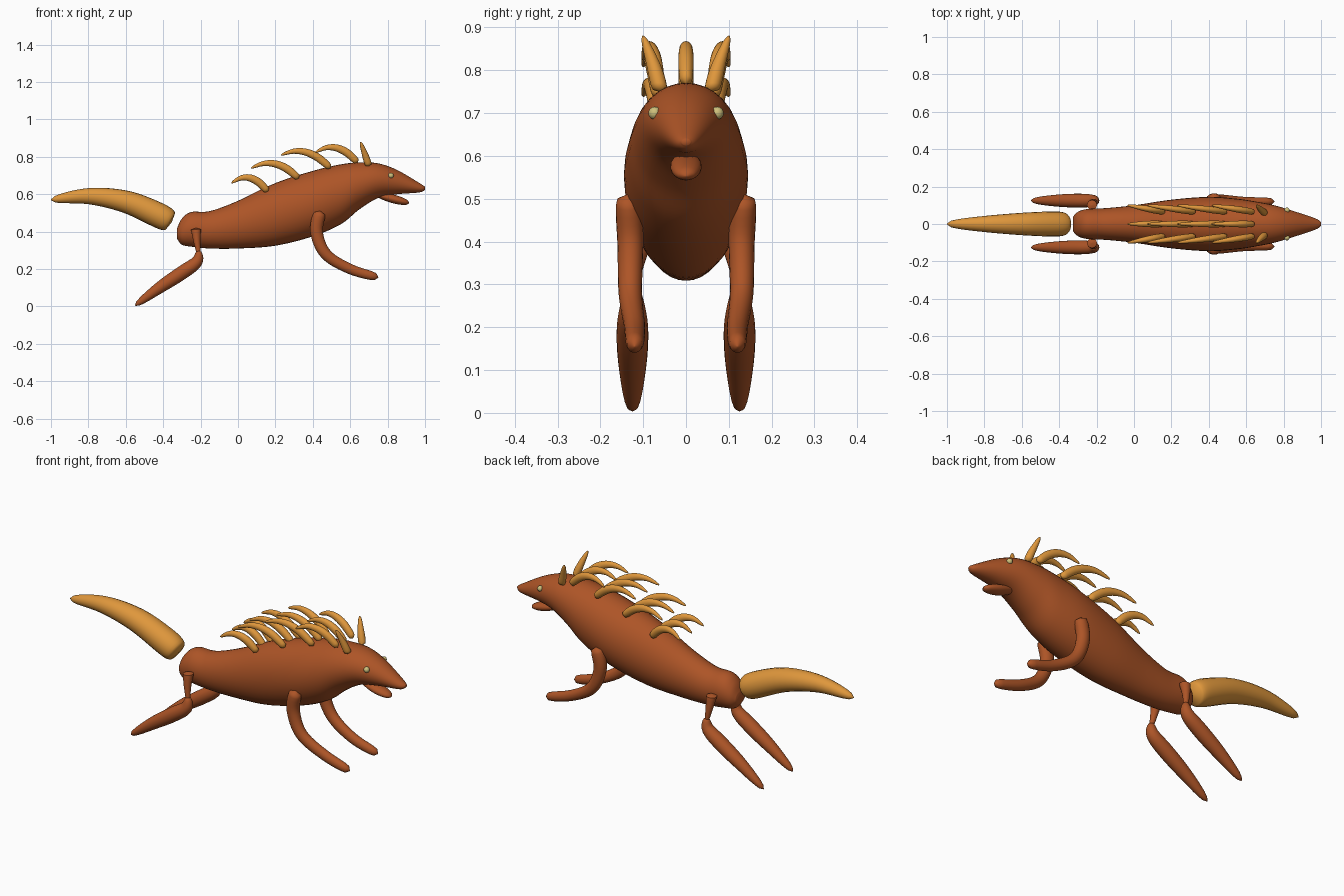
import bpy, bmesh
from math import sin, cos, pi, sqrt
from mathutils import Vector

default_cube = bpy.data.objects.get("Cube")
if default_cube:
    bpy.data.objects.remove(default_cube)


def material(name, red, green, blue):
    colour = (red, green, blue, 1)
    mat = bpy.data.materials.new(name)
    mat.use_nodes = True
    mat.diffuse_color = colour
    mat.node_tree.nodes["Principled BSDF"].inputs["Base Color"].default_value = colour
    return mat


chestnut = material("chestnut", .42, .09, .02)
gold = material("golden hair", .74, .31, .045)
pale = material("pale eye", .62, .53, .2)


# Taper rules: thickness along a part, from start (t = 0) to end (t = 1)
def sausage(t):
    return sqrt(1 - abs(2 * t - 1) ** 12) * (1 - .35 * t)


def spindle(t):
    return sqrt(max(0, sin(pi * t)))


def horn(t):
    return spindle(sqrt(t))


def thigh_taper(t):
    return sausage(t) * (1 - .5 * t)


def smooth_path(points, steps=6):
    """Pass a smooth curve through a few vectors."""
    padded = [points[0], *points, points[-1]]
    result = []
    for a, b, c, d in zip(padded, padded[1:], padded[2:], padded[3:]):
        for step in range(steps):
            t = step / steps
            bend = 2 * a - 5 * b + 4 * c - d
            twist = 3 * (b - c) + d - a
            result.append(b + (c - a + (bend + twist * t) * t) * (t / 2))
    return result + [points[-1]]


def finish(name, bm, mat, mirror):
    bmesh.ops.recalc_face_normals(bm, faces=bm.faces)
    mesh = bpy.data.meshes.new(name)
    bm.to_mesh(mesh)
    bm.free()
    mesh.materials.append(mat)
    part = bpy.data.objects.new(name, mesh)
    bpy.context.collection.objects.link(part)
    if mirror:
        modifier = part.modifiers.new("mirror", "MIRROR")
        modifier.use_axis = (False, True, False)
        modifier.use_mirror_merge = False
    bpy.ops.object.select_all(action="DESELECT")
    part.select_set(True)
    bpy.context.view_layer.objects.active = part
    bpy.ops.object.shade_smooth_by_angle(angle=pi / 3)


def skin(name, sections, mat, mirror=False, sides=20):
    """Join oval sections, each given by centre, up radius and side radius vectors."""
    bm = bmesh.new()
    angles = [2 * pi * k / sides for k in range(sides)]
    rings = [[bm.verts.new(centre + up * sin(a) + side * cos(a)) for a in angles]
             for centre, up, side in sections]
    for ring, following in zip(rings, rings[1:]):
        for k in range(sides):
            bm.faces.new((ring[k], ring[k - 1], following[k - 1], following[k]))
    bm.faces.new(rings[0])
    bm.faces.new(rings[-1])
    finish(name, bm, mat, mirror)


def tube(name, points, thickness, taper, mat, mirror=False, flatten=1):
    """Tapered tube along a path; flatten scales its width across the model."""
    path = smooth_path([Vector(p) for p in points])
    last = len(path) - 1
    sections = []
    for i, centre in enumerate(path):
        along = path[min(i + 1, last)] - path[max(i - 1, 0)]
        radius = max(thickness * taper(i / last), .002)
        up = Vector((-along.z, 0, along.x)).normalized() * radius
        sections.append((centre, up, Vector((0, radius * flatten, 0))))
    skin(name, sections, mat, mirror)


# Body, neck and head: x, underside, topline and half width from rump to nose
outline = [
    (-.325, .36, .42, .04), (-.3, .33, .47, .065), (-.25, .32, .505, .08),
    (-.15, .31, .51, .085), (0, .31, .565, .1), (.2, .325, .66, .13),
    (.4, .375, .725, .145), (.55, .44, .76, .135), (.65, .52, .77, .12),
    (.75, .58, .765, .1), (.85, .6, .73, .07), (.97, .61, .66, .03),
    (1, .625, .64, .01),
]
body_sections = [
    (Vector((x, 0, (low + high) / 2)), Vector((0, 0, (high - low) / 2)), Vector((0, width, 0)))
    for x, low, high, width in smooth_path([Vector(row) for row in outline])
]
skin("body", body_sections, chestnut, sides=32)

# Lower jaw and tail
tube("jaw", [(.74, 0, .6), (.83, 0, .575), (.915, 0, .553)], .023, spindle, chestnut, flatten=1.6)
tube("tail", [(-.355, 0, .45), (-.43, 0, .49), (-.6, 0, .56), (-.8, 0, .59), (-1, 0, .57)],
     .067, horn, gold)

# Front legs reach forward, hind legs stretch back from a pinched hock
tube("front_legs", [(.44, .135, .51), (.42, .13, .4), (.47, .13, .28), (.6, .12, .2), (.75, .12, .155)],
     .037, sausage, chestnut, mirror=True, flatten=.9)
tube("hind_thighs", [(-.225, .1, .42), (-.22, .115, .35), (-.21, .125, .28)],
     .03, thigh_taper, chestnut, mirror=True)
tube("hind_shanks", [(-.21, .125, .3), (-.22, .125, .24), (-.3, .125, .18), (-.42, .125, .1), (-.55, .125, .005)],
     .037, spindle, chestnut, mirror=True)

# Ears
tube("ears", [(.7, .06, .75), (.68, .075, .81), (.655, .1, .88)], .019, horn, gold, mirror=True)

# Mane: arched locks in a middle row and two outer rows that splay backwards
locks = [((.16, .615), (-.035, .66)), ((.325, .685), (.07, .74)),
         ((.495, .74), (.23, .81)), ((.64, .77), (.415, .825))]
for number, (root, tip) in enumerate(locks, 1):
    for row, root_y, tip_y in (("middle", 0, 0), ("outer", .065, .1)):
        start = Vector((root[0], root_y, root[1]))
        end = Vector((tip[0], tip_y, tip[1]))
        arch = [start.lerp(end, t) + Vector((0, 0, t * (1 - t) / 5))
                for t in (0, .25, .5, .75, 1)]
        tube(f"mane_{row}_{number}", arch, .021, horn, gold, mirror=row == "outer", flatten=.85)

# Eyes
bm = bmesh.new()
bmesh.ops.create_uvsphere(bm, u_segments=12, v_segments=8, radius=.015)
bmesh.ops.translate(bm, verts=bm.verts, vec=(.818, .073, .7))
finish("eyes", bm, pale, True)
